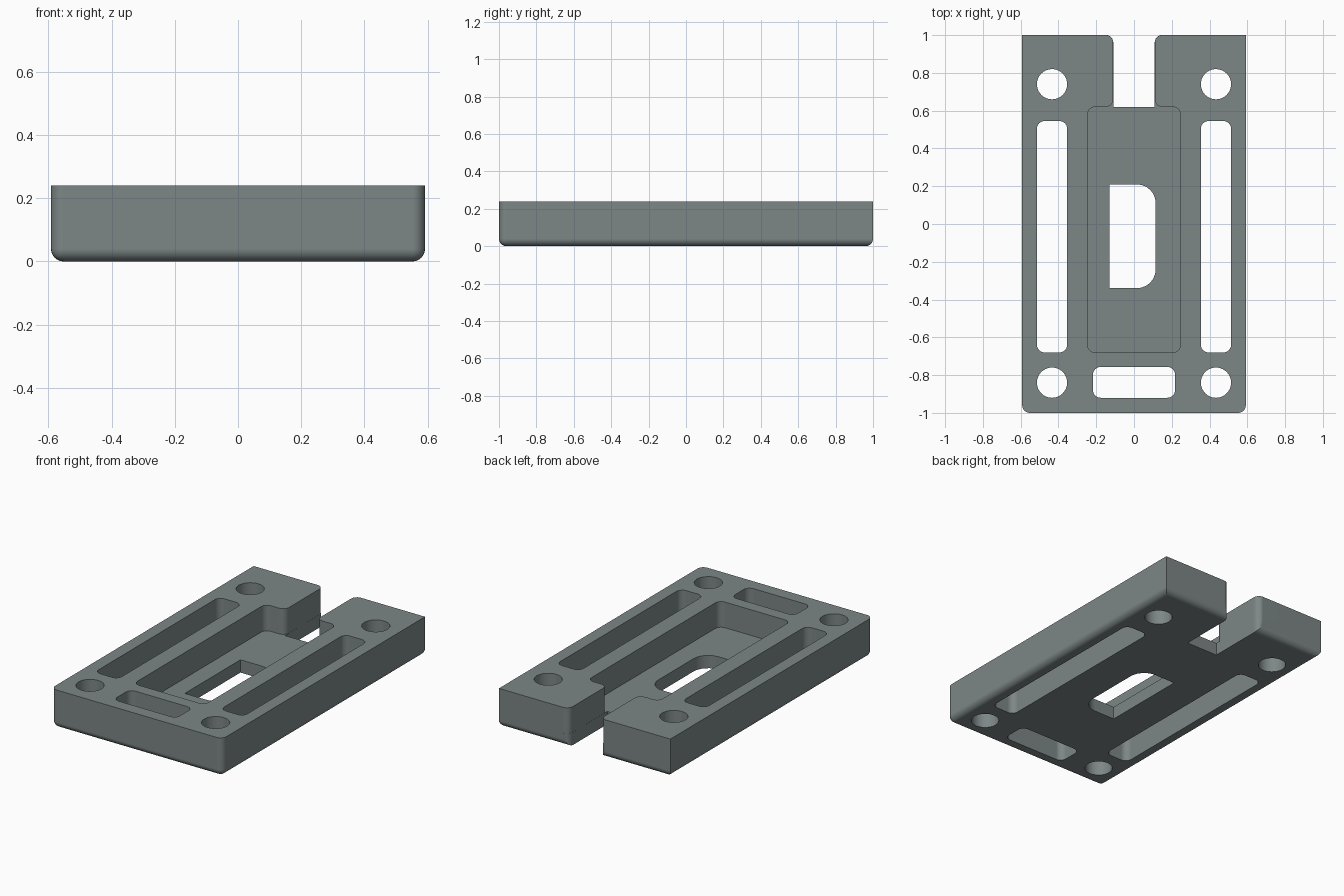
import bpy, bmesh, math
from mathutils import Vector

if "Cube" in bpy.data.objects:
    bpy.data.objects.remove(bpy.data.objects["Cube"])

HX, HY, H = 0.592, 1.0, 0.24   # half width, half length, height
R = 0.04                       # common fillet radius
FLOOR = 0.08                   # thickness left under the pocket

grey = bpy.data.materials.new("slate grey")
grey.diffuse_color = (0.205, 0.24, 0.24, 1)
grey.use_nodes = True
grey.node_tree.nodes["Principled BSDF"].inputs["Base Color"].default_value = grey.diffuse_color


def rounded(points, seg=6):
    """Outline from (x, y, radius) corners, each corner filleted."""
    out, n = [], len(points)
    for i, (x, y, r) in enumerate(points):
        p = Vector((x, y))
        if r == 0:
            out.append(p)
            continue
        a = (Vector(points[i - 1][:2]) - p).normalized()
        b = (Vector(points[(i + 1) % n][:2]) - p).normalized()
        half = a.angle(b) / 2
        c = p + (a + b).normalized() * r / math.sin(half)
        s = p + a * r / math.tan(half) - c
        e = p + b * r / math.tan(half) - c
        for k in range(seg + 1):
            t = k / seg
            ang = math.pi - 2 * half
            out.append(c + (s * math.sin((1 - t) * ang) + e * math.sin(t * ang)) / math.sin(ang))
    return out


def rect(x0, x1, y0, y1, r=R):
    return rounded([(x0, y0, r), (x1, y0, r), (x1, y1, r), (x0, y1, r)])


def circle(x, y, r, n=40):
    return [Vector((x + r * math.cos(2 * math.pi * i / n),
                    y + r * math.sin(2 * math.pi * i / n))) for i in range(n)]


def make_object(name, bm):
    bmesh.ops.recalc_face_normals(bm, faces=bm.faces)
    me = bpy.data.meshes.new(name)
    bm.to_mesh(me)
    bm.free()
    me.materials.append(grey)
    ob = bpy.data.objects.new(name, me)
    bpy.context.collection.objects.link(ob)
    return ob


def prism(name, outline, z0, z1):
    bm = bmesh.new()
    face = bm.faces.new([bm.verts.new((p.x, p.y, z0)) for p in outline])
    new = bmesh.ops.extrude_face_region(bm, geom=[face])["geom"]
    bmesh.ops.translate(bm, vec=(0, 0, z1 - z0),
                        verts=[v for v in new if isinstance(v, bmesh.types.BMVert)])
    return make_object(name, bm)


# Plate body: rounded bottom rim and front corners, square back corners
bm = bmesh.new()
bmesh.ops.create_cube(bm, size=1)
for v in bm.verts:
    v.co = Vector((v.co.x * 2 * HX, v.co.y * 2 * HY, (v.co.z + 0.5) * H))
rim = [e for e in bm.edges
       if all(v.co.z < 0.01 for v in e.verts) or
       (all(v.co.y < 0 for v in e.verts) and all(abs(v.co.x - e.verts[0].co.x) < 0.01 for v in e.verts))]
bmesh.ops.bevel(bm, geom=rim, offset=R, segments=6, profile=0.5, affect='EDGES')
plate = make_object("mounting_plate", bm)
bpy.context.view_layer.objects.active = plate
plate.select_set(True)


def cut(name, outline, z0=-0.1, z1=0.4):
    cutter = prism(name, outline, z0, z1)
    cutter.hide_render = True
    mod = plate.modifiers.new(name, 'BOOLEAN')
    mod.operation, mod.solver, mod.object = 'DIFFERENCE', 'EXACT', cutter
    bpy.ops.object.modifier_apply(modifier=name)
    bpy.data.objects.remove(cutter)


# Central pocket, open to the back through the notch
side = [(0.246, -0.68, R), (0.246, 0.62, R), (0.11, 0.62, R),
        (0.11, 1.0005, R), (0.17, 1.0005, 0), (0.17, 1.1, 0)]
cut("pocket", rounded(side + [(-x, y, r) for x, y, r in reversed(side)]), FLOOR, 0.4)

# Notch continues down through the floor
low = [(0.1095, 0.62, 0), (0.1095, 1.001, R), (0.168, 1.001, 0), (0.168, 1.1, 0)]
cut("notch", rounded(low + [(-x, y, r) for x, y, r in reversed(low)]), -0.1, 0.15)

# Plain opening in the pocket floor
cut("floor_opening", rounded([(-0.13, -0.34, 0), (0.115, -0.34, 0.1),
                              (0.115, 0.21, 0.1), (-0.13, 0.21, 0)]), -0.1, 0.15)

# Long side slots and screw holes
for s in (-1, 1):
    cx = s * 0.434
    cut("side_slot", rect(cx - 0.08, cx + 0.08, -0.68, 0.545))
    for y in (0.74, -0.84):
        cut("screw_hole", circle(cx, y, 0.08))

# Front slot
cut("front_slot", rect(-0.217, 0.217, -0.92, -0.757))

bpy.ops.object.shade_smooth_by_angle(angle=math.radians(30))
wn = plate.modifiers.new("weighted_normals", 'WEIGHTED_NORMAL')
wn.keep_sharp = True
